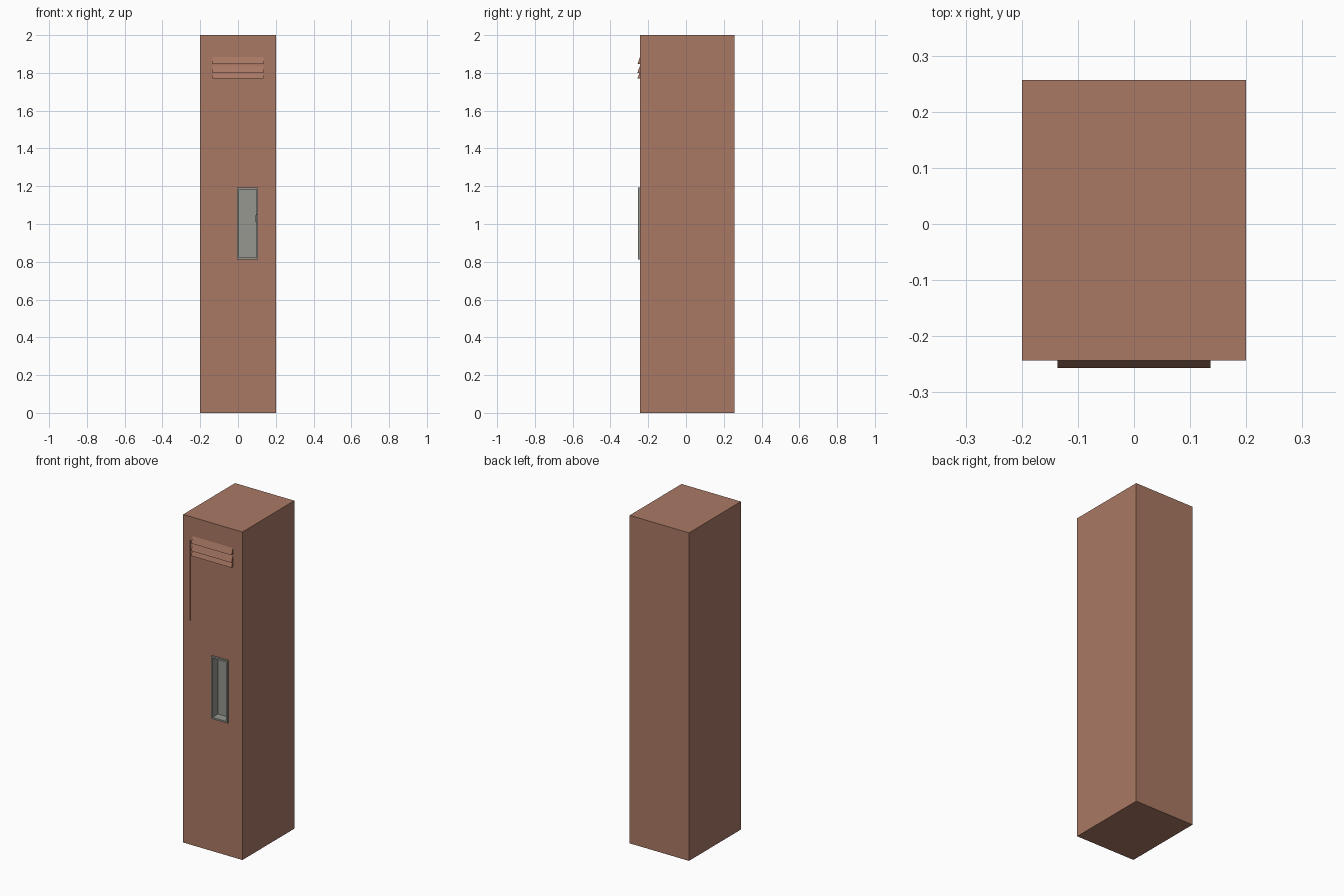
import bpy, bmesh, math
from mathutils import Matrix

if "Cube" in bpy.data.objects:
    bpy.data.objects.remove(bpy.data.objects["Cube"])

FRONT = -0.243   # y of the door face
BACK = 0.257


def material(name, rgb):
    m = bpy.data.materials.new(name)
    m.diffuse_color = (*rgb, 1.0)
    m.use_nodes = True
    m.node_tree.nodes["Principled BSDF"].inputs["Base Color"].default_value = m.diffuse_color
    return m


brown = material("reddish_brown_paint", (0.40, 0.19, 0.128))
grey = material("grey_metal", (0.30, 0.31, 0.275))


def finish(name, bm, mat):
    bmesh.ops.recalc_face_normals(bm, faces=bm.faces[:])
    me = bpy.data.meshes.new(name)
    bm.to_mesh(me)
    bm.free()
    ob = bpy.data.objects.new(name, me)
    bpy.context.collection.objects.link(ob)
    if mat:
        me.materials.append(mat)
    return ob


def box(name, x0, x1, y0, y1, z0, z1, mat):
    bm = bmesh.new()
    size = Matrix.Diagonal((x1 - x0, y1 - y0, z1 - z0, 1))
    mid = Matrix.Translation(((x0 + x1) / 2, (y0 + y1) / 2, (z0 + z1) / 2))
    bmesh.ops.create_cube(bm, size=1, matrix=mid @ size)
    return finish(name, bm, mat)


def cut(target, cutter):
    cutter.hide_render = True
    mod = target.modifiers.new("cut", 'BOOLEAN')
    mod.operation = 'DIFFERENCE'
    mod.solver = 'EXACT'
    mod.object = cutter
    bpy.context.view_layer.objects.active = target
    bpy.ops.object.modifier_apply(modifier=mod.name)
    bpy.data.objects.remove(cutter)


# Locker body, with the handle pocket and the narrow slot cut into the front
body = box("locker_body", -0.2, 0.2, FRONT, BACK, 0, 2, brown)
cut(body, box("pocket_cutter", 0.001, 0.102, -0.30, -0.197, 0.821, 1.184, brown))
cut(body, box("slot_cutter", -0.154, -0.149, -0.30, FRONT + 0.006, 1.366, 1.857, brown))

# Ventilation louvres: wedges sloping outward toward the bottom
for i, z in enumerate((1.846, 1.80, 1.77)):
    bm = bmesh.new()
    profile = [(FRONT + 0.002, z + 0.045), (-0.257, z), (FRONT + 0.002, z)]
    ends = [[bm.verts.new((x, y, h)) for y, h in profile] for x in (-0.136, 0.136)]
    for e in ends:
        bm.faces.new(e)
    for k in range(3):
        n = (k + 1) % 3
        bm.faces.new((ends[0][k], ends[0][n], ends[1][n], ends[1][k]))
    finish(f"vent_louvre_{i + 1}", bm, brown)

# Recessed handle tray: rectangles lofted over the lip and into the pocket
bm = bmesh.new()
rings = []
for y, inset in ((FRONT + 0.002, 0), (-0.254, 0), (-0.254, 0.010), (-0.20, 0.010)):
    x0, x1 = -0.005 + inset, 0.107 - inset
    z0, z1 = 0.812 + inset, 1.193 - inset
    rings.append([bm.verts.new((x, y, z)) for x, z in
                  ((x0, z0), (x1, z0), (x1, z1), (x0, z1))])
for a, b in zip(rings, rings[1:]):
    for k in range(4):
        n = (k + 1) % 4
        bm.faces.new((a[k], a[n], b[n], b[k]))
bm.faces.new(rings[-1])
tray = finish("handle_tray", bm, grey)

# Small latch lever on the inner right wall of the tray
bm = bmesh.new()
bmesh.ops.create_cone(bm, cap_ends=True, segments=12, radius1=1, radius2=1, depth=1,
                      matrix=Matrix.Translation((0.097, -0.225, 1.03))
                      @ Matrix.Diagonal((0.006, 0.03, 0.022, 1))
                      @ Matrix.Rotation(math.pi / 2, 4, 'X'))
finish("latch_lever", bm, grey)
